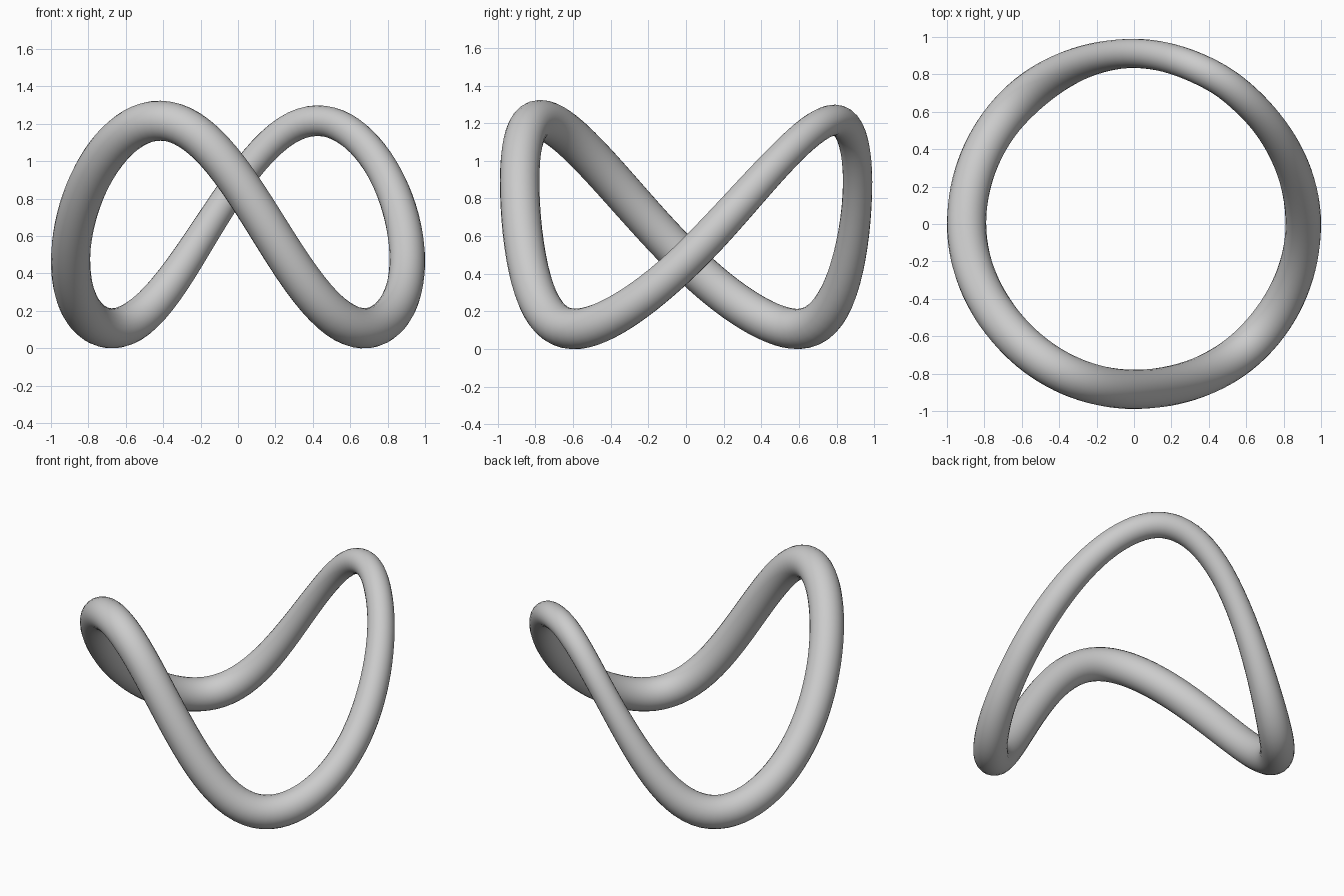
import bpy
from math import sin, cos, radians

cube = bpy.data.objects.get("Cube")
if cube:
    bpy.data.objects.remove(cube)

# Ring radius and tube radius at a few angles around the loop
KEYS = [(-90, .884, .105), (-45, .897, .108), (0, .905, .095), (45, .892, .084),
        (62, .898, .082), (90, .912, .078), (135, .897, .107), (180, .895, .105),
        (225, .878, .108), (270, .884, .105)]


def sizes(deg):
    for (a, ring_a, tube_a), (b, ring_b, tube_b) in zip(KEYS, KEYS[1:]):
        if a <= deg <= b:
            t = (deg - a) / (b - a)
            t = t * t * (3 - 2 * t)
            return ring_a + (ring_b - ring_a) * t, tube_a + (tube_b - tube_a) * t


def height(deg):
    # Two waves per turn, leaning so that they rise slowly and fall quickly
    p = radians(2 * deg)
    return (.651 - .2 * cos(p) + .516 * sin(p) + .03 * cos(2 * p)
            - .049 * sin(2 * p) - .01 * cos(3 * p) + .006 * sin(3 * p))


# Centre line of the wavy ring, swept with a round section
STEPS = 128
curve = bpy.data.curves.new("wavy_ring", "CURVE")
curve.dimensions = "3D"
curve.bevel_depth = 1
curve.bevel_resolution = 10
curve.twist_mode = "MINIMUM"
path = curve.splines.new("POLY")
path.points.add(STEPS - 1)
path.use_cyclic_u = True
for i, point in enumerate(path.points):
    deg = -90 + 360 * i / STEPS
    ring, tube = sizes(deg)
    a = radians(deg)
    point.co = (ring * cos(a), ring * sin(a), height(deg), 1)
    point.radius = tube

ring_obj = bpy.data.objects.new("wavy_ring", curve)
bpy.context.collection.objects.link(ring_obj)
bpy.ops.object.select_all(action="DESELECT")
ring_obj.select_set(True)
bpy.context.view_layer.objects.active = ring_obj
bpy.ops.object.convert(target="MESH")
ring_obj = bpy.context.object
bpy.ops.object.shade_smooth()

# Plain light grey finish
grey = bpy.data.materials.new("light_grey")
grey.use_nodes = True
colour = (.6, .6, .6, 1)
grey.diffuse_color = colour
grey.node_tree.nodes["Principled BSDF"].inputs["Base Color"].default_value = colour
ring_obj.data.materials.clear()
ring_obj.data.materials.append(grey)
